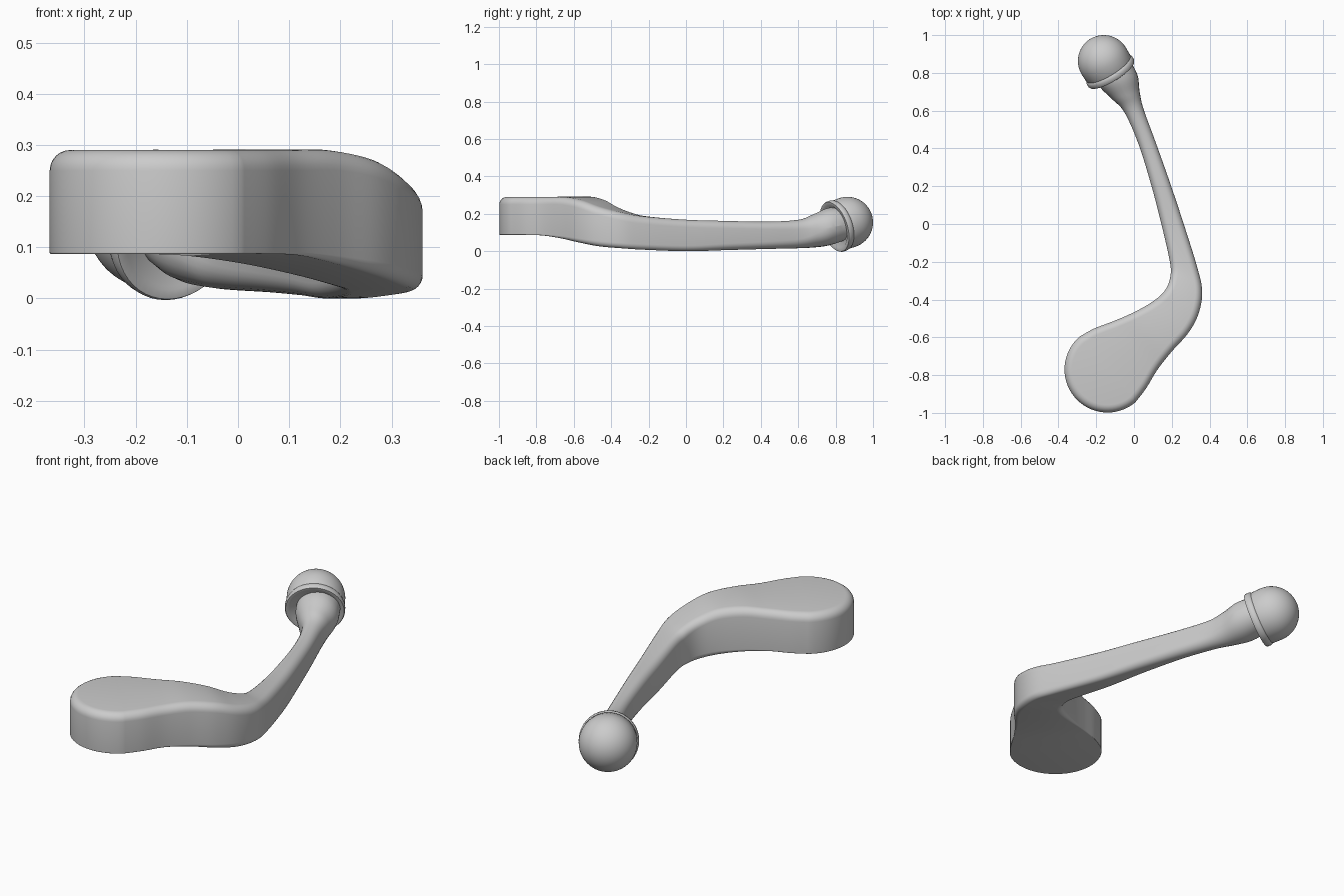
import bpy, bmesh
from math import sin, cos, pi, radians
from mathutils import Vector

if "Cube" in bpy.data.objects:
    bpy.data.objects.remove(bpy.data.objects["Cube"])

ARC = 6     # segments per rounded corner
STEPS = 6   # interpolated slices between two stations


def half_profile(w, zb, zt, rt, rb):
    """Right half of a rounded section: (distance from middle, z), top to bottom."""
    rtw, rbw = min(rt, w), min(rb, w)
    pts = [(0, zt)]
    for i in range(ARC + 1):
        a = pi / 2 * i / ARC
        pts.append((w - rtw + rtw * sin(a), zt - rt + rt * cos(a)))
    for i in range(ARC + 1):
        a = pi / 2 * i / ARC
        pts.append((w - rbw + rbw * cos(a), zb + rb - rb * sin(a)))
    pts.append((0, zb))
    return pts


def catmull(p0, p1, p2, p3, t):
    return [0.5 * (2*b + (c-a)*t + (2*a-5*b+4*c-d)*t*t + (3*b-a-3*c+d)*t**3)
            for a, b, c, d in zip(p0, p1, p2, p3)]


def finish(bm, name, angle):
    bmesh.ops.remove_doubles(bm, verts=bm.verts, dist=0.0003)
    bmesh.ops.recalc_face_normals(bm, faces=bm.faces)
    me = bpy.data.meshes.new(name)
    bm.to_mesh(me)
    bm.free()
    ob = bpy.data.objects.new(name, me)
    bpy.context.collection.objects.link(ob)
    bpy.ops.object.select_all(action='DESELECT')
    ob.select_set(True)
    bpy.context.view_layer.objects.active = ob
    bpy.ops.object.shade_smooth_by_angle(angle=radians(angle))
    return ob


def bridge(bm, a, b, closed):
    n = len(a)
    for i in range(n if closed else n - 1):
        j = (i + 1) % n
        bm.faces.new((a[i], a[j], b[j], b[i]))


# Handle: left x,y  right x,y  bottom, top, top radius, bottom radius
C, R, AX = Vector((-0.14, -0.77)), 0.228, radians(40)
nl = Vector((-sin(AX), cos(AX)))
l0, r0 = C + nl * R, C - nl * R
stations = [
    (l0.x, l0.y, r0.x, r0.y, .087, .29, .04, .003),
    (-.21, -.553, .064, -.87, .087, .29, .04, .003),
    (-.11, -.515, .125, -.77, .084, .29, .04, .006),
    (.00, -.467, .20, -.675, .068, .29, .04, .015),
    (.10, -.41, .285, -.58, .045, .272, .04, .025),
    (.165, -.35, .34, -.48, .026, .237, .04, .03),
    (.192, -.28, .361, -.36, .016, .207, .04, .03),
    (.19, -.20, .335, -.23, .008, .186, .04, .03),
    (.145, .00, .26, .01, .0, .168, .04, .03),
    (.093, .20, .19, .22, .006, .162, .04, .035),
    (.025, .42, .112, .44, .012, .158, .04, .04),
    (-.05, .59, .05, .61, .016, .168, .05, .05),
    (-.115, .66, .03, .70, .02, .197, .075, .075),
    (-.18, .725, .018, .79, .03, .23, .1, .1),
    (-.205, .79, -.03, .88, .055, .238, .09, .09),
]
slices = []
for k in range(len(stations) - 1):
    q = [stations[min(max(k + o, 0), len(stations) - 1)] for o in (-1, 0, 1, 2)]
    slices += [catmull(*q, i / STEPS) for i in range(STEPS)]
slices.append(stations[-1])

bm = bmesh.new()
prev = None
for lx, ly, rx, ry, zb, zt, rt, rb in slices:
    mid = Vector((lx + rx, ly + ry)) / 2
    d = Vector((rx - lx, ry - ly))
    w = d.length / 2
    d.normalize()
    hp = half_profile(w, zb, zt, rt, rb)
    pts = [(u, z) for u, z in hp] + [(-u, z) for u, z in hp[-2:0:-1]]
    ring = [bm.verts.new((mid.x + d.x * u, mid.y + d.y * u, z)) for u, z in pts]
    if prev:
        bridge(bm, prev, ring, True)
    prev = ring
bm.faces.new(prev)

# Rounded pad end: half turn of the first section
hp = half_profile(R, *stations[0][4:])
prev = None
for i in range(33):
    a = AX + pi / 2 + pi * i / 32
    row = [bm.verts.new((C.x + cos(a) * u, C.y + sin(a) * u, z)) for u, z in hp]
    if prev:
        bridge(bm, prev, row, False)
    prev = row
bmesh.ops.dissolve_degenerate(bm, dist=0.0001, edges=bm.edges)
finish(bm, "handle_arm", 40)

# Knob: domed cap with a thin collar, turned around the tilted end axis
KR = 0.137
prof = [(KR * sin(pi / 2 * i / 16), KR * cos(pi / 2 * i / 16)) for i in range(17)]
prof += [(.136, -.045), (.134, -.05), (.138, -.054), (.141, -.062), (.141, -.078),
         (.137, -.085), (.118, -.085), (.112, -.08), (0, -.08)]
bm = bmesh.new()
prev = None
for i in range(49):
    a = 2 * pi * i / 48
    row = [bm.verts.new((r * cos(a), r * sin(a), z)) for r, z in prof]
    if prev:
        bridge(bm, prev, row, False)
    prev = row
bmesh.ops.dissolve_degenerate(bm, dist=0.0001, edges=bm.edges)
knob = finish(bm, "knob", 40)
axis = Vector((-.5, .82, .28))
knob.rotation_euler = axis.to_track_quat('Z', 'Y').to_euler()
knob.location = (-.16, .863, .154)
